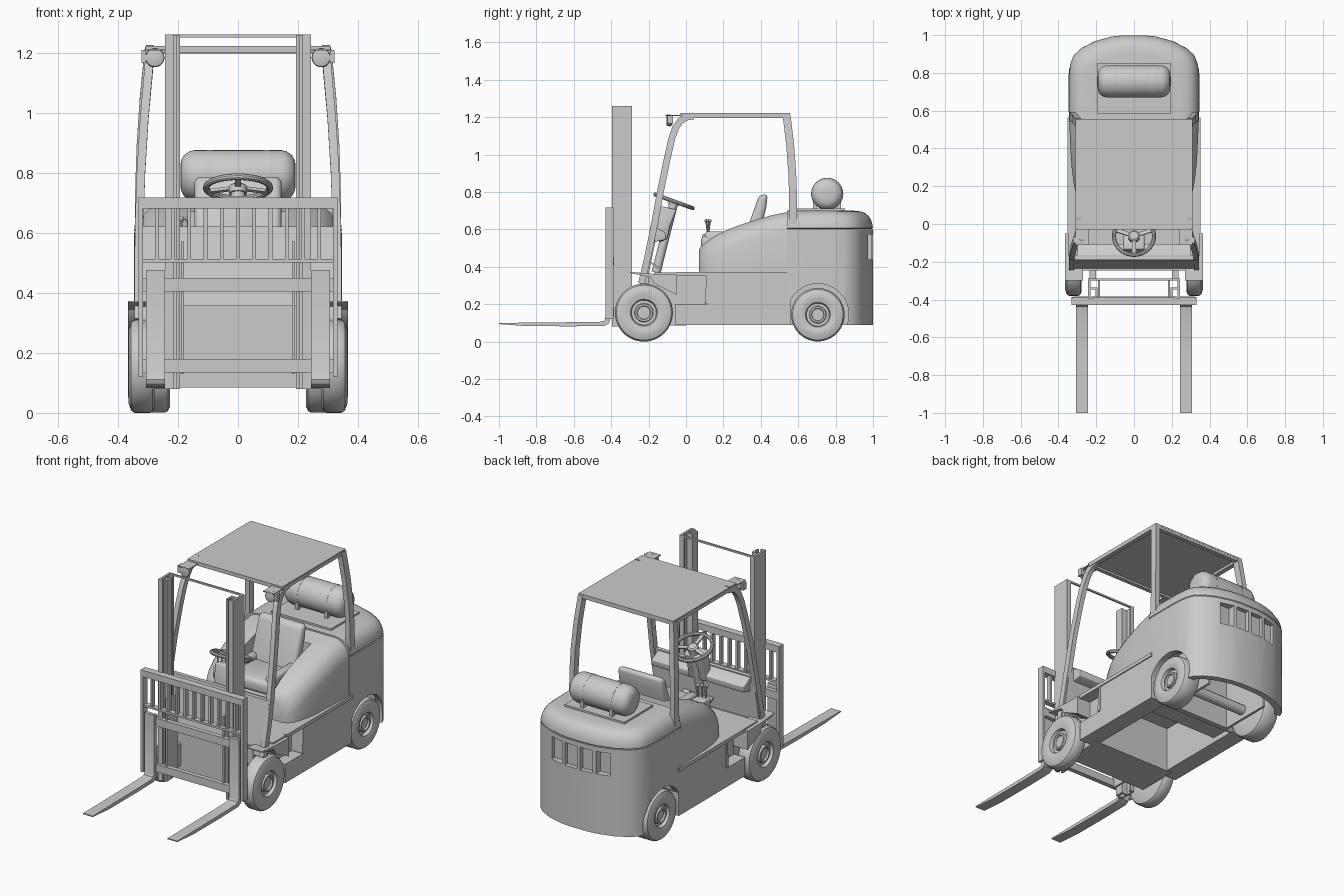
import bpy, bmesh
from math import sin, cos, pi, radians
from mathutils import Matrix, Vector

if "Cube" in bpy.data.objects:
    bpy.data.objects.remove(bpy.data.objects["Cube"])

# ---------- helpers ----------
def finish(name, bm, bevel=0, mir=False, seg=3, mat=None):
    bmesh.ops.recalc_face_normals(bm, faces=bm.faces)
    if bevel:
        es = [e for e in bm.edges if len(e.link_faces) == 2 and e.calc_face_angle() > 0.6]
        bmesh.ops.bevel(bm, geom=es, offset=bevel, segments=seg, profile=0.5, affect='EDGES')
    if mat:
        bmesh.ops.transform(bm, matrix=mat, verts=bm.verts)
    if mir:
        d = bmesh.ops.duplicate(bm, geom=bm.verts[:] + bm.edges[:] + bm.faces[:])
        bmesh.ops.scale(bm, vec=(-1, 1, 1), verts=[g for g in d['geom'] if isinstance(g, bmesh.types.BMVert)])
    bmesh.ops.recalc_face_normals(bm, faces=bm.faces)
    me = bpy.data.meshes.new(name)
    bm.to_mesh(me)
    bm.free()
    ob = bpy.data.objects.new(name, me)
    bpy.context.collection.objects.link(ob)
    smooth(ob)
    return ob

def activate(ob):
    bpy.ops.object.select_all(action='DESELECT')
    ob.select_set(True)
    bpy.context.view_layer.objects.active = ob

def smooth(ob):
    activate(ob)
    bpy.ops.object.shade_smooth_by_angle(angle=radians(35))

def loft(name, rings, **kw):
    bm = bmesh.new()
    vs = [[bm.verts.new(p) for p in r] for r in rings]
    n = len(rings[0])
    for a, b in zip(vs, vs[1:]):
        for i in range(n):
            bm.faces.new((a[i], a[(i + 1) % n], b[(i + 1) % n], b[i]))
    bm.faces.new(vs[0])
    bm.faces.new(vs[-1])
    return finish(name, bm, **kw)

def box(name, x0, x1, y0, y1, z0, z1, **kw):
    q = [(x0, y0), (x1, y0), (x1, y1), (x0, y1)]
    return loft(name, [[(x, y, z) for x, y in q] for z in (z0, z1)], **kw)

def prism(name, yz, x0, x1, **kw):
    return loft(name, [[(x, y, z) for y, z in yz] for x in (x0, x1)], **kw)

def lathe(name, prof, y, z, n=40, axis='X', x=0, **kw):
    rings = []
    for a, r in prof:
        c = [(r * cos(2 * pi * i / n), r * sin(2 * pi * i / n)) for i in range(n)]
        rings.append([(x + a, y + u, z + v) if axis == 'X' else
                      (x + u, y + a, z + v) if axis == 'Y' else (x + u, y + v, z + a) for u, v in c])
    return loft(name, rings, **kw)

def sweep(name, path, wx, wy, **kw):
    # rectangular bar following a path in the yz plane, leaning in x
    rings = []
    for i, p in enumerate(path):
        a, b = path[max(i - 1, 0)], path[min(i + 1, len(path) - 1)]
        t = Vector((0, b[1] - a[1], b[2] - a[2])).normalized()
        n = Vector((0, t.z, -t.y)) * wy / 2
        c, u = Vector(p), Vector((wx / 2, 0, 0))
        rings.append([c - u - n, c + u - n, c + u + n, c - u + n])
    return loft(name, rings, **kw)

def rod(name, a, b, r, n=12, **kw):
    a, b = Vector(a), Vector(b)
    m = Matrix.Translation(a) @ (b - a).to_track_quat('Z', 'Y').to_matrix().to_4x4()
    return lathe(name, [(0, r), ((b - a).length, r)], 0, 0, n, 'Z', mat=m, **kw)

def cut(ob, cutter):
    cutter.hide_render = True
    activate(ob)
    m = ob.modifiers.new('cut', 'BOOLEAN')
    m.object, m.operation, m.solver = cutter, 'DIFFERENCE', 'EXACT'
    bpy.ops.object.modifier_apply(modifier='cut')
    bpy.data.objects.remove(cutter)
    smooth(ob)

# ---------- wheels ----------
def wheel(name, y, z, r, x0, x1):
    k = r / 0.155
    prof = [(x0, .07 * k), (x0, r - .02), (x0 + .006, r - .006), (x0 + .016, r), (x1 - .022, r),
            (x1 - .01, r - .008), (x1 - .002, r - .03), (x1, r - .06), (x1 - .006, .078 * k),
            (x1 - .006, .072 * k), (x1 - .025, .066 * k), (x1 - .025, .05 * k), (x1 - .01, .047 * k),
            (x1 - .01, .037 * k), (x1 - .02, .034 * k), (x1 - .02, .01)]
    lathe(name, prof, y, z, 48, mir=True)

wheel('front_wheels', -.225, .155, .155, .278, .366)
wheel('rear_wheels', .705, .144, .143, .227, .346)
rod('front_axle', (.26, -.205, .155), (.3, -.205, .155), .035, mir=True)
rod('rear_axle', (-.24, .705, .144), (.24, .705, .144), .03)

# ---------- rear counterweight: hollow shell with arches and vents ----------
half = [(.345, .54), (.346, .66), (.345, .78), (.337, .85), (.318, .895), (.28, .93), (.21, .967), (.12, .992), (.06, .999)]
outline = half + [(-x, y) for x, y in reversed(half)]
def ring(z, d, y0=.54):
    return [(x * (.345 - d) / .345, y0 + (y - .54) * (1 - d - y0) / .46, z) for x, y in outline]
body = loft('counterweight', [ring(.09, 0), ring(.60, 0)])
cut(body, loft('hollow_cutter', [ring(.0, .035, .57), ring(.38, .035, .57)]))
for s in (-1, 1):
    cut(body, lathe('arch_cutter', [(s * .205, .165), (s * .4, .165)], .705, .145, 48))
for x in (-.15, -.05, .05, .15):
    cut(body, box('vent_cutter', x - .04, x + .04, .972 if abs(x) < .1 else .95, 1.1, .44, .572))
box('wheel_housing', .19, .205, .55, .885, .09, .385, mir=True)
loft('counterweight_cap', [ring(.602, .005), ring(.607, 0), ring(.625, .002), ring(.65, .009), ring(.672, .022),
                           ring(.688, .042), ring(.696, .065), ring(.70, .1)])

# ---------- chassis, floor and steps ----------
box('chassis_front', -.27, .27, -.245, .0, .085, .357)
box('chassis_inner_wall', .24, .275, -.05, .56, .09, .357, mir=True)
box('chassis_crossmember', -.25, .25, .40, .56, .12, .357)
box('side_panel', .24, .345, .115, .56, .09, .355, mir=True)
prism('step_panel_edge', [(.10, .205), (.122, .205), (.122, .355), (.11, .355)], .275, .348, mir=True)
box('step', .24, .345, -.055, .115, .09, .2, mir=True)
box('floor', -.346, .346, -.17, .56, .355, .37)
box('side_trim', .33, .351, -.05, .565, .352, .373, mir=True)
prism('front_fender', [(-.30, .373), (-.30, .367), (-.19, .345), (-.17, .31), (-.05, .25), (-.05, .36), (-.17, .362)],
      .27, .366, mir=True)

# ---------- cowl, dashboard and pedals ----------
prism('cowl', [(-.245, .31), (-.19, .62), (-.165, .62), (-.165, .53), (-.20, .36), (-.20, .31)], -.335, .335)
prism('dashboard', [(-.188, .621), (-.175, .62), (-.105, .58), (-.11, .545), (-.18, .53)], -.30, .30, bevel=.004)
for x in (-.03, .06, .12):
    prism('pedal', [(-.19, .42), (-.18, .425), (-.125, .385), (-.135, .38)], x - .02, x + .02)

# ---------- hood with seat recess ----------
rings = []
for y, w, h in [(.07, .235, .49), (.08, .265, .51), (.11, .29, .535), (.16, .308, .568), (.22, .32, .598),
                (.30, .33, .628), (.37, .335, .65), (.43, .338, .668), (.44, .338, .671), (.5, .341, .685), (.57, .342, .697)]:
    p = .47 if y < .435 else h
    c = [(w, .365), (w, h - .1), (w - .008, h - .065), (w - .025, h - .033), (w - .05, h - .012), (w - .08, h), (.165, h), (.16, p)]
    rings.append([(x, y, z) for x, z in c] + [(-x, y, z) for x, z in reversed(c)])
loft('hood', rings)

# ---------- seat ----------
prism('seat_cushion', [(.08, .49), (.08, .565), (.15, .572), (.40, .55), (.40, .46)], -.15, .15, bevel=.025, seg=4)
prism('seat_back', [(.305, .54), (.39, .782), (.437, .79), (.43, .72), (.385, .54)], -.145, .145, bevel=.022, seg=4)
box('seat_bolster', .10, .15, .1, .36, .52, .59, bevel=.02, mir=True)

# ---------- control levers ----------
box('lever_console', -.225, -.15, .085, .17, .5, .575, bevel=.01)
for i in range(3):
    x, y = -.21 + i * .022, .108 + i * .01
    rod('lever', (x, .118, .56), (x, y, .64), .004, 8)
    lathe('lever_knob', [(-.01, .003), (-.006, .008), (0, .01), (.006, .008), (.01, .003)], y, .645, 10, 'Z', x)

# ---------- steering ----------
prism('steering_column', [(-.135, .725), (-.05, .705), (-.085, .62), (-.10, .55), (-.145, .53), (-.155, .6)], -.055, .055, bevel=.01)
rod('steering_shaft', (0, -.16, .37), (0, -.064, .75), .024, 16)
tilt = Matrix.Translation((0, -.064, .75)) @ Matrix.Rotation(radians(-20), 4, 'X')
N, M = 40, 10
bm = bmesh.new()
g = [[bm.verts.new(((.106 + .011 * cos(2 * pi * j / M)) * cos(2 * pi * i / N),
                    (.106 + .011 * cos(2 * pi * j / M)) * sin(2 * pi * i / N),
                    .011 * sin(2 * pi * j / M))) for j in range(M)] for i in range(N)]
for i in range(N):
    for j in range(M):
        bm.faces.new((g[i][j], g[(i + 1) % N][j], g[(i + 1) % N][(j + 1) % M], g[i][(j + 1) % M]))
finish('steering_wheel', bm, mat=tilt)
for a in (20, 160, 270):
    box('steering_spoke', .015, .1, -.01, .01, -.006, .004, mat=tilt @ Matrix.Rotation(radians(a), 4, 'Z'))
lathe('steering_hub', [(-.02, .03), (.004, .03), (.01, .022)], 0, 0, 20, 'Z', mat=tilt)

# ---------- overhead guard ----------
sweep('front_pillar', [(.330, -.238, .31), (.331, -.205, .45), (.329, -.17, .62), (.323, -.137, .8), (.312, -.10, .98),
                       (.302, -.075, 1.09), (.297, -.055, 1.145), (.295, -.03, 1.18), (.293, .0, 1.2), (.293, .04, 1.207)],
      .028, .036, mir=True)
sweep('rear_pillar', [(.328, .573, .63), (.327, .573, .76), (.322, .568, .9), (.312, .557, 1.05), (.296, .538, 1.21)],
      .03, .042, mir=True)
box('roof_panel', -.308, .308, -.03, .557, 1.212, 1.222)
box('roof_side_rail', .282, .31, -.02, .556, 1.197, 1.218, mir=True)
box('roof_cross_rail_front', -.29, .29, -.03, -.005, 1.2, 1.218)
box('roof_cross_rail_rear', -.29, .29, .53, .556, 1.197, 1.218)

# ---------- work lights ----------
lathe('work_light', [(-.105, .022), (-.102, .03), (-.085, .032), (-.075, .026), (-.07, .014)], 0, 1.183, 24, 'Y', x=.277, mir=True)
box('light_bracket', .24, .31, -.11, -.03, 1.206, 1.212, mir=True)
box('light_arm', .307, .322, -.10, -.07, 1.165, 1.208, mir=True)

# ---------- fuel tank ----------
lathe('fuel_tank', [(-.192, .025), (-.19, .05), (-.18, .068), (-.162, .081), (-.145, .085), (.145, .085), (.162, .081),
                    (.18, .068), (.19, .05), (.192, .025)], .755, .79, 40)
lathe('tank_strap', [(.085, .086), (.105, .086)], .755, .79, 40, mir=True)
box('tank_leg', .085, .105, .68, .70, .70, .79, mir=True)
box('tank_leg_rear', .085, .105, .81, .83, .70, .79, mir=True)
box('tank_plate', -.195, .195, .585, .85, .695, .711)

# ---------- mast ----------
def channel(name, w0, w1, y0, y1, t):
    # C section opening towards the centre, extruded upwards
    q = [(w0, y0), (w1, y0), (w1, y1), (w0, y1), (w0, y1 - t), (w1 - t, y1 - t), (w1 - t, y0 + t), (w0, y0 + t)]
    loft(name, [[(x, y, z) for x, y in q] for z in (.08, 1.26)], mir=True)
channel('mast_outer_rail', .215, .243, -.395, -.288, .012)
box('mast_inner_rail', .193, .204, -.385, -.335, .08, 1.258, mir=True)
box('mast_inner_web', .2, .235, -.347, -.337, .08, 1.258, mir=True)
box('mast_top_bar', -.22, .22, -.298, -.288, 1.25, 1.26)
box('mast_mount', .20, .235, -.29, -.24, .12, .25, mir=True)

# ---------- carriage and load backrest ----------
box('carriage_bar_upper', -.32, .32, -.412, -.385, .404, .45)
box('carriage_bar_lower', -.32, .32, -.412, -.385, .135, .18)
box('carriage_roller_plate', .18, .19, -.40, -.3, .13, .57, mir=True)
box('backrest_post', .317, .332, -.43, -.387, .12, .7, mir=True)
box('backrest_top_bar', -.332, .332, -.43, -.388, .68, .718)
box('backrest_bottom_bar', -.325, .325, -.42, -.388, .5, .512)
for i in range(1, 12):
    x = -.325 + .65 * i / 12
    box('backrest_bar', x - .006, x + .006, -.418, -.392, .505, .69)

# ---------- forks ----------
prism('fork', [(-1, .094), (-1, .1), (-.7, .103), (-.46, .106), (-.437, .112), (-.43, .13), (-.43, .475), (-.41, .475),
               (-.405, .12), (-.412, .098), (-.435, .085), (-.6, .082), (-.85, .083)], .243, .306, mir=True)
